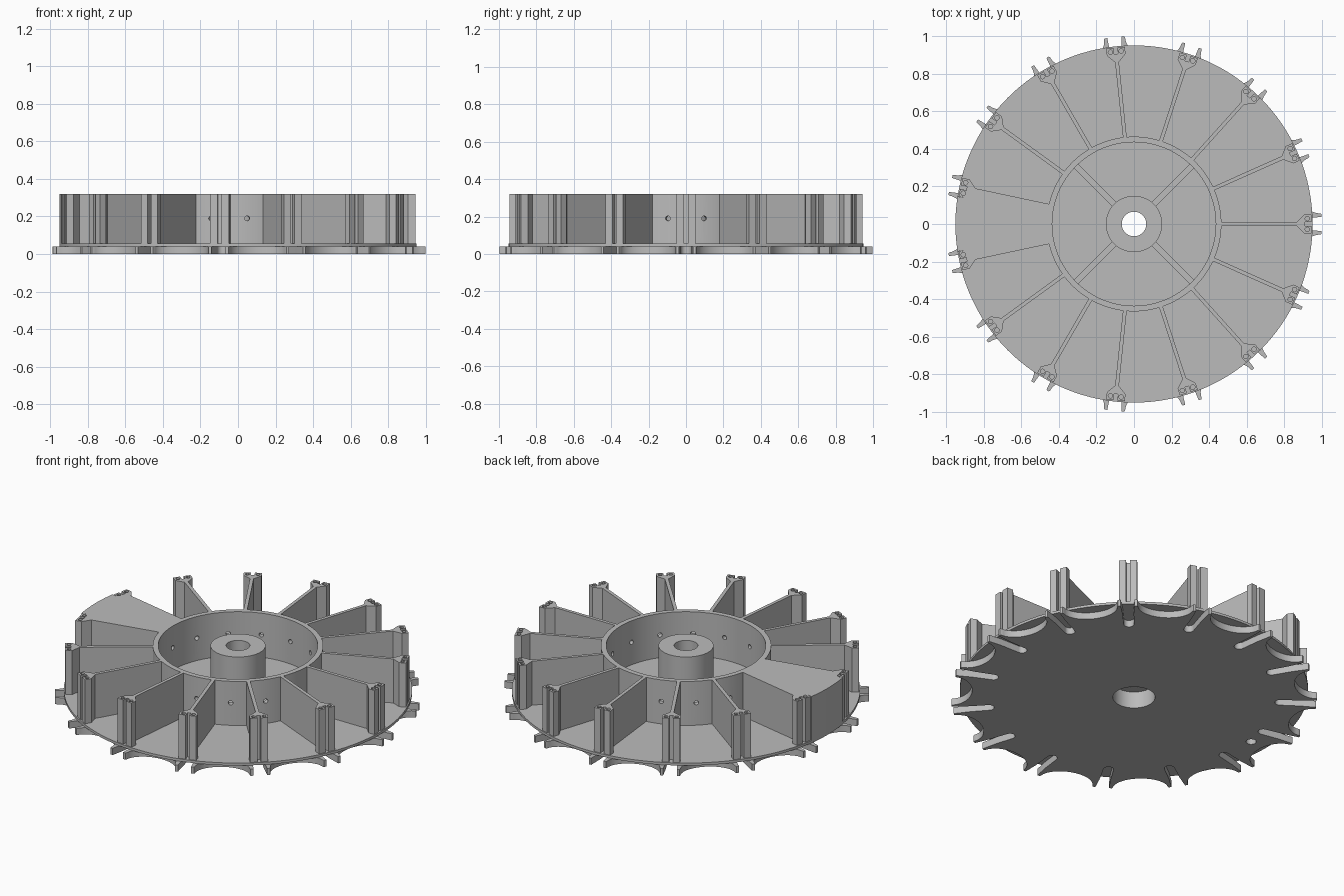
import bpy, bmesh, math
from mathutils import Matrix

if "Cube" in bpy.data.objects:
    bpy.data.objects.remove(bpy.data.objects["Cube"])

COUNT = 15
STEP = 2 * math.pi / COUNT
RIM, TOP, FLOOR, LAYER = 0.95, 0.32, 0.055, 0.04
HUB, BORE, RECESS = 0.15, 0.065, 0.115
RING_IN, RING_OUT = 0.435, 0.465

grey = bpy.data.materials.new("plain_grey")
grey.use_nodes = True
grey.diffuse_color = (0.5, 0.5, 0.5, 1)
grey.node_tree.nodes["Principled BSDF"].inputs["Base Color"].default_value = (0.5, 0.5, 0.5, 1)


def turn(point, angle):
    c, s = math.cos(angle), math.sin(angle)
    return (point[0] * c - point[1] * s, point[0] * s + point[1] * c)


def mirrored(points):
    return points + [(x, -y) for x, y in reversed(points)]


def circle(x, y, radius, n=24):
    return [(x + radius * math.cos(2 * math.pi * i / n),
             y + radius * math.sin(2 * math.pi * i / n)) for i in range(n)]


def prism(bm, points, z0, z1, angle=0):
    flat = [turn(p, angle) for p in points]
    low = [bm.verts.new((x, y, z0)) for x, y in flat]
    high = [bm.verts.new((x, y, z1)) for x, y in flat]
    bm.faces.new(low)
    bm.faces.new(high)
    for i in range(len(flat)):
        j = (i + 1) % len(flat)
        bm.faces.new((low[i], low[j], high[j], high[i]))


def finish(name, bm):
    bmesh.ops.recalc_face_normals(bm, faces=bm.faces)
    mesh = bpy.data.meshes.new(name)
    bm.to_mesh(mesh)
    bm.free()
    mesh.materials.append(grey)
    obj = bpy.data.objects.new(name, mesh)
    bpy.context.collection.objects.link(obj)
    return obj


def lathe(name, profile, n=128):
    bm = bmesh.new()
    rows = [[bm.verts.new((*turn((r, 0), 2 * math.pi * i / n), z)) for r, z in profile]
            for i in range(n)]
    for i in range(n):
        a, b = rows[i], rows[(i + 1) % n]
        for j in range(len(profile)):
            k = (j + 1) % len(profile)
            bm.faces.new((a[j], a[k], b[k], b[j]))
    return finish(name, bm)


def select(obj):
    bpy.ops.object.select_all(action="DESELECT")
    obj.select_set(True)
    bpy.context.view_layer.objects.active = obj


def cut(obj, cutter_bm):
    cutter = finish("cutter", cutter_bm)
    cutter.hide_render = True
    mod = obj.modifiers.new("cut", "BOOLEAN")
    mod.operation, mod.solver, mod.object = "DIFFERENCE", "EXACT", cutter
    select(obj)
    bpy.ops.object.modifier_apply(modifier=mod.name)
    bpy.data.objects.remove(cutter)


# Lower layer: slotted prongs at each blade, scallops between them
half = []
for i in range(7):
    a = math.pi / 2 * i / 6
    half.append((0.798 - 0.028 * math.cos(a), 0.028 * math.sin(a)))
half += [(0.91, 0.03), (0.998, 0.038), (0.998, 0.053)]
prongs = [(x, -y) for x, y in reversed(half[1:])] + half
outline = []
for k in range(COUNT):
    outline += [turn(p, k * STEP) for p in prongs]
    for i in range(1, 24):
        a = math.pi * i / 24
        p = (0.995 - 0.11 * math.sin(a), -0.152 * math.cos(a))
        outline.append(turn(p, (k + 0.5) * STEP))
bm = bmesh.new()
prism(bm, outline, 0, LAYER)
lower = finish("pronged_lower_layer", bm)
bm = bmesh.new()
prism(bm, circle(0, 0, RECESS, 64), -0.1, 0.1)
prism(bm, circle(-0.8, 0.04, 0.028), -0.1, 0.1)
cut(lower, bm)

# Round plate, hub and inner ring
plate = lathe("round_plate", [(RECESS, LAYER), (RIM, LAYER), (RIM, FLOOR), (RECESS, FLOOR)])
hub = lathe("hub", [(BORE, TOP), (HUB, TOP), (HUB, LAYER), (RECESS, LAYER),
                    (RECESS, 0.1), (BORE, 0.1)], 64)
ring = lathe("inner_ring", [(RING_IN, FLOOR), (RING_OUT, FLOOR), (RING_OUT, TOP), (RING_IN, TOP)])

# Small radial holes in the ring, midway between blades
bm = bmesh.new()
for k in range(COUNT):
    place = (Matrix.Rotation((k + 0.5) * STEP, 4, "Z") @ Matrix.Translation((0.45, 0, 0.19))
             @ Matrix.Rotation(math.pi / 2, 4, "Y"))
    bmesh.ops.create_cone(bm, cap_ends=True, segments=16, radius1=0.013, radius2=0.013,
                          depth=0.1, matrix=place)
cut(ring, bm)

# Low ribs from the hub to the ring
bm = bmesh.new()
for k in range(4):
    prism(bm, mirrored([(HUB - 0.01, 0.016), (RING_IN + 0.005, 0.016)]), FLOOR, 0.11,
          math.pi / 4 + k * math.pi / 2)
ribs = finish("floor_ribs", bm)

# Radial blades with flared, grooved heads
blade = mirrored([(RING_OUT - 0.01, 0.01), (0.865, 0.01), (0.905, 0.05), (0.943, 0.05),
                  (0.943, 0.01), (0.91, 0.01)])
bm = bmesh.new()
pits = bmesh.new()
for k in range(COUNT):
    prism(bm, blade, FLOOR, TOP, k * STEP)
    for side in (-1, 1):
        prism(pits, circle(0.922, side * 0.029, 0.012, 12), TOP - 0.02, TOP + 0.05, k * STEP)
blades = finish("blades", bm)
cut(blades, pits)

# Solid filled sector between the two blades on the -x side
start, end = 7 * STEP, 8 * STEP
inset = 0.055
arc = lambda r, a, b, n: [turn((r, 0), a + (b - a) * i / n) for i in range(n + 1)]
sector = (arc(0.45, end, start, 8) + [turn((0.87, 0), start)]
          + [turn((0.905, 0), start + inset)] + arc(RIM, start + inset, end - inset, 16)
          + [turn((0.905, 0), end - inset)] + [turn((0.87, 0), end)])
bm = bmesh.new()
prism(bm, sector, FLOOR, TOP)
block = finish("filled_sector", bm)

for obj in (lower, plate, hub, ring, ribs, blades, block):
    select(obj)
    bpy.ops.object.shade_smooth_by_angle(angle=math.radians(30))
